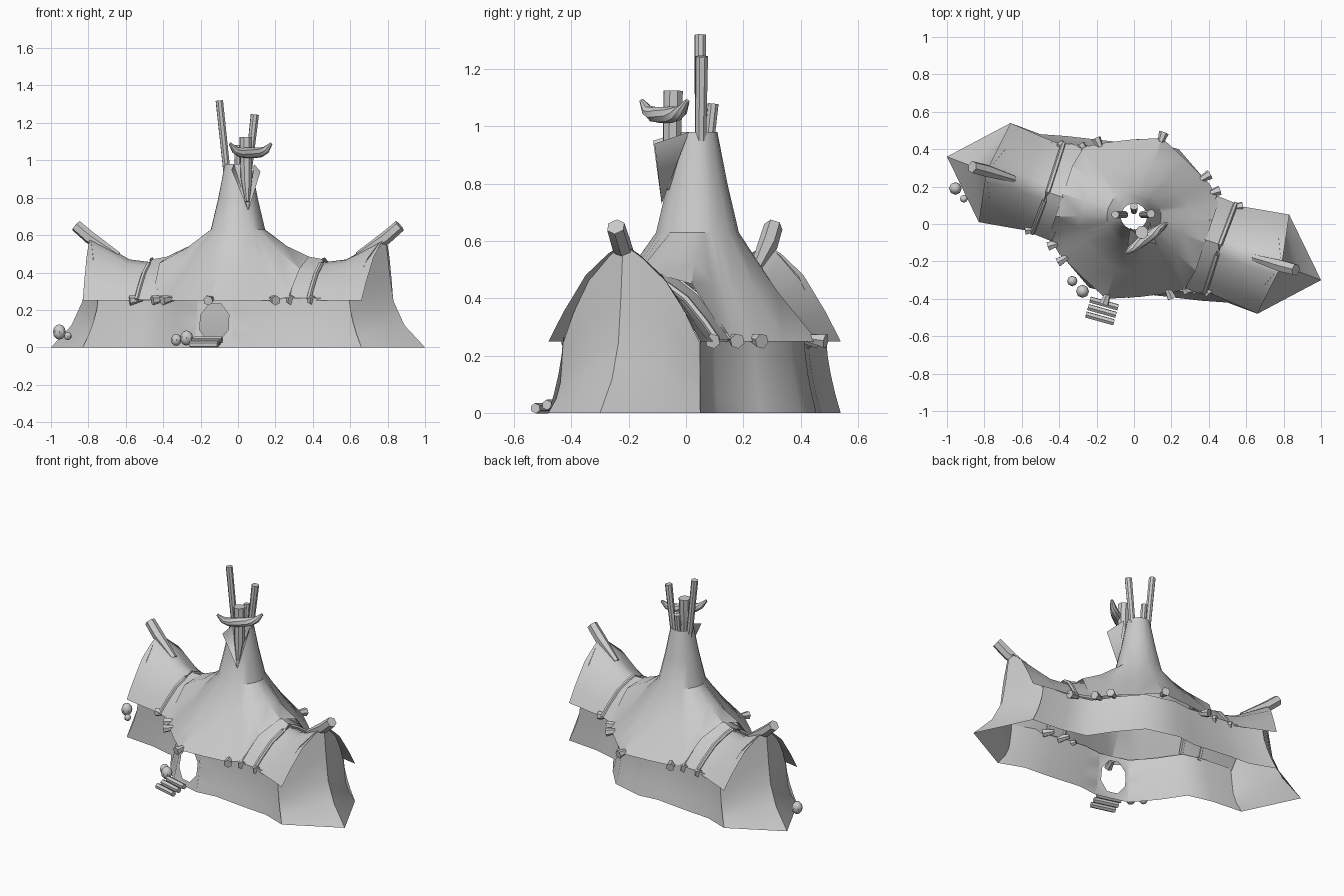
import bpy, bmesh, math
from mathutils import Vector

cube = bpy.data.objects.get("Cube")
if cube:
    bpy.data.objects.remove(cube)

GREY = (0.6, 0.6, 0.6, 1)
mat = bpy.data.materials.new("cloth_grey")
mat.use_nodes = True
mat.diffuse_color = GREY
mat.node_tree.nodes["Principled BSDF"].inputs["Base Color"].default_value = GREY

CENTRE = Vector((0, 0.03, 0.2))


def turn(p):
    """Half turn about the tent's vertical axis."""
    return Vector((-p[0], 0.06 - p[1], p[2]))


def finish(name, bm, angle=40, shell=False):
    bmesh.ops.remove_doubles(bm, verts=bm.verts, dist=0.0005)
    bmesh.ops.recalc_face_normals(bm, faces=bm.faces)
    if shell:
        out = sum((f.calc_center_median() - CENTRE).dot(f.normal) * f.calc_area() for f in bm.faces)
        if out < 0:
            bmesh.ops.reverse_faces(bm, faces=bm.faces)
    mesh = bpy.data.meshes.new(name)
    bm.to_mesh(mesh)
    bm.free()
    ob = bpy.data.objects.new(name, mesh)
    bpy.context.collection.objects.link(ob)
    mesh.materials.append(mat)
    bpy.ops.object.select_all(action='DESELECT')
    bpy.context.view_layer.objects.active = ob
    ob.select_set(True)
    bpy.ops.object.shade_smooth_by_angle(angle=math.radians(angle))
    return ob


def grid(bm, rows, closed=False):
    vs = [[bm.verts.new(p) for p in r] for r in rows]
    n = len(rows[0])
    for a, b in zip(vs, vs[1:]):
        for i in range(n if closed else n - 1):
            j = (i + 1) % n
            bm.faces.new((a[i], a[j], b[j], b[i]))


def loft(name, rows, closed=False, angle=40):
    bm = bmesh.new()
    grid(bm, rows, closed)
    return finish(name, bm, angle, True)


def tube(name, path, radii, sides=8):
    """Capped round bar along a path with a radius at each point."""
    path = [Vector(p) for p in path]
    bm = bmesh.new()
    rings = []
    for i, p in enumerate(path):
        d = path[min(i + 1, len(path) - 1)] - path[max(i - 1, 0)]
        side = d.cross(Vector((0.3, 0.9, 0.1))).normalized()
        up = side.cross(d).normalized()
        rings.append([p + radii[i] * (math.cos(a) * side + math.sin(a) * up)
                      for a in (2 * math.pi * k / sides for k in range(sides))])
    grid(bm, rings, True)
    for r in (rings[0], rings[-1]):
        bm.faces.new([bm.verts.new(p) for p in r])
    return finish(name, bm)


def ball(name, p, r, tall=1):
    bm = bmesh.new()
    bmesh.ops.create_uvsphere(bm, u_segments=8, v_segments=6, radius=r)
    for v in bm.verts:
        v.co = Vector((v.co.x, v.co.y, v.co.z * tall)) + Vector(p)
    return finish(name, bm)


def arch(front, ridge, back, lift=0.0):
    """Bulging cloth section from the front eave over the ridge to the back eave."""
    bulge = ((0, 0), (0.2, 0.3), (0.5, 0.68), (0.8, 0.9), (1, 1))
    f, r, b = Vector(front), Vector(ridge), Vector(back)
    pts = []
    for e, steps in ((f, bulge), (b, bulge[-2::-1])):
        for h, z in steps:
            p = e.lerp(r, h)
            p.z = e.z + (r.z - e.z) * z + lift
            if lift:
                p += (e - r).normalized() * lift * (1 - h)
            pts.append(p)
    return pts


# Wing roofs: sections running from the tip in to the centre
END = ((0.66, -0.48, 0.25), (0.79, -0.22, 0.59), (0.83, 0.05, 0.25))
MID = ((0.5, -0.41, 0.25), (0.58, -0.16, 0.47), (0.66, 0.08, 0.25))
IN = ((0.38, -0.36, 0.25), (0.46, -0.11, 0.455), (0.54, 0.1, 0.25))
CORE = ((0.27, -0.34, 0.25), (0.34, -0.07, 0.47), (0.43, 0.14, 0.25))
wing = [arch(*s) for s in (END, MID, IN, CORE)]
# Raised cloth bands where the wings are lashed to the centre
band = [arch(*IN), arch(*IN, lift=0.015), arch(*CORE, lift=0.022), arch(*CORE)]

# Central roof: eave outline, then rings up to the smoke hole
eave = [Vector(p) for p in (
    (-0.15, -0.4, 0.25), (0.03, -0.39, 0.25), (0.19, -0.37, 0.25), (0.27, -0.35, 0.27),
    (0.33, -0.25, 0.42), (0.38, -0.1, 0.485), (0.42, 0.02, 0.45), (0.45, 0.11, 0.31),
    (0.43, 0.17, 0.25), (0.4, 0.22, 0.25), (0.28, 0.34, 0.25))]
eave += [turn(p) for p in eave]


def cone_ring(r, z):
    return [Vector((r * d.x, 0.04 + r * d.y, z))
            for d in ((p - CENTRE).xy.normalized() for p in eave)]


shoulder = cone_ring(0.145, 0.63)
middle = [a.lerp(b, 0.5) - Vector((0, 0, 0.015)) for a, b in zip(eave, shoulder)]
loft("central_roof", [eave, middle, shoulder, cone_ring(0.105, 0.8), cone_ring(0.07, 0.98)], True, 30)

# Outer end walls: drape from the wing arch and flare to a ground point
tuck = [1, 0.75, 0.45, 0.2, 0, 0.2, 0.45, 0.75, 1]
flat = CENTRE.copy()
top = []
for p, w in zip(wing[0], tuck):
    q = p.lerp(flat, 0.1 * w)
    q.z = p.z - 0.005
    top.append(q)
front_foot, tip, back_foot = Vector((0.66, -0.48, 0)), Vector((1, -0.3, 0)), Vector((0.83, 0.05, 0))
foot = [front_foot.lerp(tip, i / 4) for i in range(4)] + [tip.lerp(back_foot, i / 4) for i in range(5)]
end_wall = []
for drop, flare in ((0, 0), (0.33, 0.1), (0.58, 0.2), (0.8, 0.48), (1, 1)):
    row = []
    for a, b in zip(top, foot):
        q = a.lerp(b, flare)
        q.z = a.z * (1 - drop)
        row.append(q)
    end_wall.append(row)

# Side walls: footprint from the right wing corner round to the other wing corner
side = [Vector(p + (0,)) for p in (
    (0.66, -0.48), (0.5, -0.42), (0.36, -0.41), (0.1, -0.38), (-0.03, -0.395), (-0.24, -0.34),
    (-0.36, -0.2), (-0.46, -0.05), (-0.62, -0.01), (-0.83, 0.01))]
DOOR = 4


def wall_point(a, b, u, v):
    p = a.lerp(b, u)
    q = p.lerp(CENTRE, 0.1 * (1 - (1 - v) ** 1.6))
    q.z = 0.265 * v
    return q


def side_wall(name, move, door):
    bm = bmesh.new()
    for i, (a, b) in enumerate(zip(side, side[1:])):
        if door and i == DOOR:
            # octagonal doorway framed by a ring of faces
            rect, hole = [], []
            for k in range(8):
                c, s = math.cos(k * math.pi / 4), math.sin(k * math.pi / 4)
                m = max(abs(c), abs(s))
                rect.append(move(wall_point(a, b, 0.5 + 0.5 * c / m, 0.5 + 0.5 * s / m)))
                t = k * math.pi / 4 + math.pi / 8
                hole.append(move(wall_point(a, b, 0.5 + 0.42 * math.cos(t), 0.51 + 0.4 * math.sin(t))))
            hv, rv = [bm.verts.new(p) for p in hole], [bm.verts.new(p) for p in rect]
            for k in range(8):
                bm.faces.new((rv[k], hv[k], hv[k - 1]))
                bm.faces.new((rv[k], rv[(k + 1) % 8], hv[k]))
        else:
            grid(bm, [[move(wall_point(a, b, u, v)) for u in (0, 1)] for v in (0, 0.25, 0.5, 0.75, 1)])
    finish(name, bm, 50, True)


# Peg positions along one long eave
pegs = ((-0.15, -0.4), (0.19, -0.37), (0.27, -0.34), (0.38, -0.35),
        (-0.38, -0.19), (-0.43, -0.11), (-0.55, -0.03))

for label, move in (("left", Vector), ("right", turn)):
    loft(label + "_wing_roof", [[move(p) for p in r] for r in wing], angle=50)
    loft(label + "_lashing_band", [[move(p) for p in r] for r in band], angle=35)
    loft(label + "_end_wall", [[move(p) for p in r] for r in end_wall], angle=50)
    tube(label + "_ridge_pole", [move((0.64, -0.18, 0.49)), move((0.79, -0.225, 0.585)),
                                 move((0.865, -0.245, 0.65))], [0.02, 0.035, 0.033], 6)
    for s in (IN, CORE):
        tube(label + "_lashing_rope", [move(p) for p in arch(*s, lift=0.012)], [0.014] * 9, 6)
    for x, y in pegs:
        base = Vector((x, y, 0.255))
        out = (base - CENTRE).normalized()
        out.z = -0.15
        tube(label + "_eave_peg", [move(base - out * 0.04), move(base + out * 0.03)], [0.014, 0.027], 6)
side_wall("front_wall", Vector, True)
side_wall("back_wall", turn, False)

# Poles through the smoke hole
tube("tall_pole", [(-0.05, 0.05, 0.85), (-0.1, 0.05, 1.32)], [0.02, 0.021])
tube("second_pole", [(0.045, 0.05, 0.85), (0.09, 0.055, 1.245)], [0.019, 0.023])
tube("short_pole", [(0, 0.07, 0.85), (0, 0.095, 1.08)], [0.018, 0.02])
tube("front_post", [(0.05, -0.07, 0.78), (0.045, -0.05, 0.9), (0.042, -0.045, 1.125)], [0.012, 0.032, 0.036])

# Crescent horns on the front post
horn = []
for k in range(-4, 5):
    t = k / 4
    horn.append((0.067 + 0.11 * t, -0.075 + 0.08 * t, 1.04 + 0.05 * t ** 4))
tube("horn_crescent", horn, [0.008, 0.021, 0.027, 0.029, 0.029, 0.029, 0.027, 0.021, 0.008])

# Open flaps of the smoke hole
bm = bmesh.new()
for a, b in (((-0.02, -0.02, 0.98), (-0.035, -0.115, 0.95)), ((0.085, 0.01, 0.98), (0.12, -0.11, 0.94))):
    bm.faces.new([bm.verts.new(p) for p in ((0.055, -0.085, 0.73), a, b)])
finish("smoke_flaps", bm)

# Steps before the doorway
for i in range(3):
    c = Vector((-0.16, -0.425, 0.04)) + i * Vector((-0.011, -0.04, -0.012))
    d = Vector((0.075, -0.021, 0))
    tube("door_step", [c - d, c + d], [0.018, 0.018], 6)

# Pots standing outside
ball("large_front_pot", (-0.275, -0.36, 0.05), 0.035, 1.15)
ball("small_front_pot", (-0.33, -0.305, 0.04), 0.028, 1.15)
ball("large_side_pot", (-0.955, 0.19, 0.082), 0.034, 1.2)
ball("small_side_pot", (-0.91, 0.135, 0.06), 0.021)
